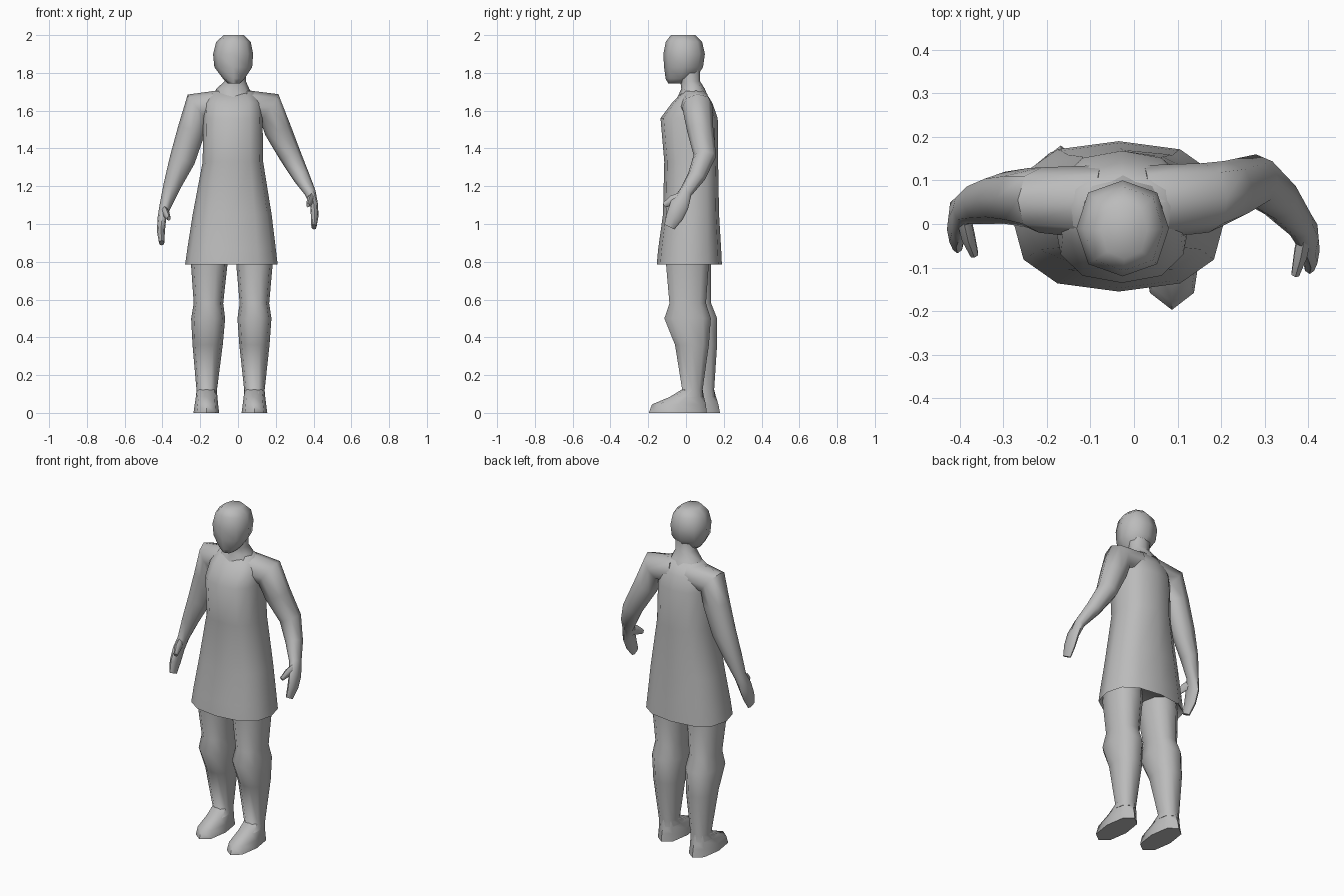
import bpy, bmesh, math
from mathutils import Vector

grey = bpy.data.materials.new("plain grey")
grey.diffuse_color = (0.5, 0.5, 0.5, 1)


def skin(name, rings):
    """Closed smooth surface through a list of equal-length point rings."""
    bm = bmesh.new()
    loops = [[bm.verts.new(p) for p in ring] for ring in rings]
    n = len(loops[0])
    for a, b in zip(loops, loops[1:]):
        for i in range(n):
            j = (i + 1) % n
            bm.faces.new((a[i], a[j], b[j], b[i]))
    bm.faces.new(loops[0])
    bm.faces.new(loops[-1])
    bmesh.ops.recalc_face_normals(bm, faces=bm.faces[:])
    for f in bm.faces:
        f.smooth = True
    me = bpy.data.meshes.new(name)
    bm.to_mesh(me)
    bm.free()
    me.set_sharp_from_angle(angle=math.radians(60))
    me.materials.append(grey)
    ob = bpy.data.objects.new(name, me)
    bpy.context.collection.objects.link(ob)
    return ob


def section(n, power):
    """Unit cross-section, boxier as power falls below 1."""
    pts = []
    for i in range(n):
        c, s = math.cos(math.tau * i / n), math.sin(math.tau * i / n)
        pts.append((math.copysign(abs(c) ** power, c), math.copysign(abs(s) ** power, s)))
    return pts


def stack(name, levels, n=8, power=0.85):
    """Horizontal rings given as (z, x0, x1, y0, y1)."""
    sec = section(n, power)
    return skin(name, [[((x0 + x1) / 2 + c * (x1 - x0) / 2,
                         (y0 + y1) / 2 + s * (y1 - y0) / 2, z) for c, s in sec]
                       for z, x0, x1, y0, y1 in levels])


def limb(name, path, ref=(0, 1, 0), n=8):
    """Rings square to a path of (x, y, z, side radius, depth radius)."""
    pts = [Vector(p[:3]) for p in path]
    rings = []
    for i, p in enumerate(path):
        t = (pts[min(i + 1, len(pts) - 1)] - pts[max(i - 1, 0)]).normalized()
        v = Vector(ref)
        v = (v - t * v.dot(t)).normalized()
        u = t.cross(v)
        rings.append([pts[i] + u * c * p[3] + v * s * p[4] for c, s in section(n, 0.9)])
    return skin(name, rings)


# Head and neck
stack("head", [(2.0, -.075, .03, -.08, .05), (1.965, -.115, .067, -.107, .085),
               (1.9, -.132, .08, -.12, .1), (1.83, -.125, .075, -.116, .09),
               (1.77, -.08, .035, -.108, .05), (1.745, -.055, .01, -.095, -.01)])
stack("neck", [(1.83, -.08, .045, -.04, .075), (1.755, -.072, .042, -.03, .075),
               (1.715, -.115, .06, -.025, .1), (1.64, -.15, .1, -.06, .13)])

# Flared tunic with a recessed underside
stack("tunic", [(.83, -.25, .18, -.125, .16), (.785, -.28, .21, -.155, .19),
                (.87, -.268, .2, -.147, .186), (1.05, -.24, .178, -.122, .175),
                (1.33, -.187, .133, -.115, .17), (1.56, -.185, .13, -.135, .168),
                (1.64, -.18, .125, -.075, .14), (1.705, -.14, .08, -.015, .1)],
      n=12, power=0.8)

# Arms with flat hands
limb("left_arm", [(.03, .05, 1.63, .08, .085), (.165, .06, 1.62, .083, .08),
                  (.21, .075, 1.50, .072, .07), (.278, .1, 1.36, .058, .06),
                  (.335, .055, 1.25, .045, .048), (.383, -.003, 1.165, .03, .035),
                  (.403, -.035, 1.1, .021, .05), (.406, -.06, 1.04, .02, .045),
                  (.402, -.088, .985, .014, .03)])
limb("right_arm", [(-.08, .05, 1.63, .08, .085), (-.215, .055, 1.62, .083, .075),
                   (-.245, .06, 1.50, .074, .068), (-.295, .06, 1.34, .068, .06),
                   (-.35, .05, 1.2, .046, .05), (-.387, .035, 1.09, .03, .035),
                   (-.403, .015, 1.03, .023, .05), (-.408, -.012, .96, .021, .045),
                   (-.404, -.04, .9, .014, .03)])
limb("left_thumb", [(.392, -.02, 1.14, .03, .018), (.382, -.07, 1.125, .027, .017),
                    (.37, -.115, 1.1, .014, .01)], ref=(1, 0, 0), n=6)
limb("right_thumb", [(-.392, .02, 1.07, .03, .018), (-.38, -.03, 1.055, .027, .017),
                     (-.366, -.07, 1.03, .014, .01)], ref=(1, 0, 0), n=6)

# Legs: (z, half width, front y, back y); the right leg stands further back
LEG = [(.95, .09, -.09, .12), (.78, .096, -.11, .125), (.58, .078, -.092, .11),
       (.5, .09, -.12, .137), (.36, .08, -.062, .125), (.12, .054, -.022, .09),
       (.085, .057, -.075, .093)]
FOOT = [(.125, .053, -.02, .088), (.085, .057, -.085, .095),
        (.045, .062, -.18, .105), (.0, .068, -.197, .11)]
for side, cx, top, back in (("left", .087, 0, 0), ("right", -.168, .02, .07)):
    for part, rows in (("leg", LEG), ("foot", FOOT)):
        stack(side + "_" + part,
              [(z, cx + top * z - w, cx + top * z + w,
                y0 + back * (1 - z / .95), y1 + back * (1 - z / .95))
               for z, w, y0, y1 in rows], n=10 if part == "leg" else 8)
